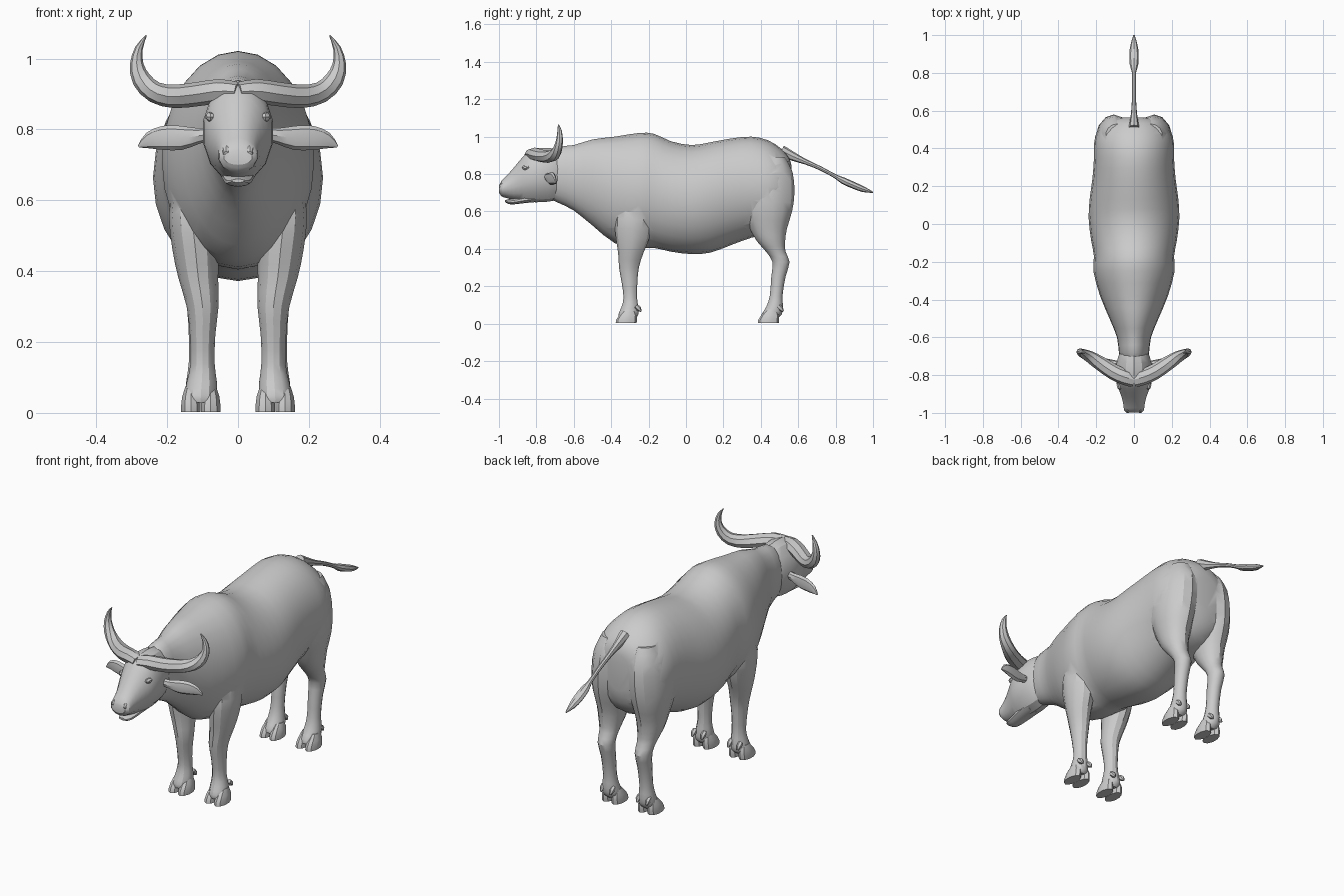
import bpy, bmesh, math
from mathutils import Vector

X, Y, Z = Vector((1, 0, 0)), Vector((0, 1, 0)), Vector((0, 0, 1))


def spline(rings, steps):
    """Catmull-Rom refinement of (x, y, z, a, b) rings."""
    p = [Vector(r) for r in rings]
    out = []
    for i in range(len(p) - 1):
        p0, p1, p2, p3 = p[max(i - 1, 0)], p[i], p[i + 1], p[min(i + 2, len(p) - 1)]
        for k in range(steps):
            t = k / steps
            out.append(0.5 * (2 * p1 + (p2 - p0) * t + (2 * p0 - 5 * p1 + 4 * p2 - p3) * t * t
                              + (3 * p1 - p0 - 3 * p2 + p3) * t ** 3))
    return out + [p[-1]]


def loft(name, rings, n=12, ref=X, axis=None, steps=2, side=1, angle=30):
    """Skin elliptical rings; b is the half-size along ref, a is across it."""
    pts = spline(rings, steps)
    bm = bmesh.new()
    loops = []
    for i, r in enumerate(pts):
        c = Vector(r[:3])
        t = axis or (Vector(pts[min(i + 1, len(pts) - 1)][:3]) - Vector(pts[max(i - 1, 0)][:3])).normalized()
        u = t.cross(ref).normalized()
        v = t.cross(u)
        loop = []
        for k in range(n):
            w = 2 * math.pi * k / n
            q = c + u * (r[3] * math.cos(w)) + v * (r[4] * math.sin(w))
            loop.append(bm.verts.new((q.x * side, q.y, q.z)))
        loops.append(loop)
    for l0, l1 in zip(loops, loops[1:]):
        for k in range(n):
            bm.faces.new((l0[k], l0[(k + 1) % n], l1[(k + 1) % n], l1[k]))
    bm.faces.new(loops[0])
    bm.faces.new(loops[-1])
    bmesh.ops.recalc_face_normals(bm, faces=bm.faces)
    me = bpy.data.meshes.new(name)
    bm.to_mesh(me)
    bm.free()
    ob = bpy.data.objects.new(name, me)
    bpy.context.collection.objects.link(ob)
    smooth(ob, angle)
    return ob


def smooth(ob, angle):
    bpy.ops.object.select_all(action='DESELECT')
    ob.select_set(True)
    bpy.context.view_layer.objects.active = ob
    bpy.ops.object.shade_smooth_by_angle(angle=math.radians(angle))


def union(target, parts):
    for p in parts:
        m = target.modifiers.new("union", 'BOOLEAN')
        m.operation, m.solver, m.object = 'UNION', 'EXACT', p
        bpy.context.view_layer.objects.active = target
        bpy.ops.object.modifier_apply(modifier=m.name)
        bpy.data.objects.remove(p)


def along_y(rows):
    """(y, top, bottom, half width) -> rings."""
    return [(0, y, (t + b) / 2, (t - b) / 2, w) for y, t, b, w in rows]


# Torso and neck
body = loft("body", along_y([
    (-0.76, 0.90, 0.68, 0.06), (-0.68, 0.945, 0.645, 0.08), (-0.60, 0.955, 0.605, 0.09),
    (-0.50, 0.985, 0.525, 0.13), (-0.38, 1.0, 0.43, 0.18), (-0.25, 1.02, 0.405, 0.215),
    (-0.17, 1.015, 0.405, 0.212), (-0.08, 0.975, 0.385, 0.228), (0.03, 0.955, 0.372, 0.24),
    (0.13, 0.97, 0.38, 0.235), (0.24, 0.99, 0.42, 0.22), (0.35, 1.0, 0.46, 0.212),
    (0.44, 0.98, 0.48, 0.21), (0.51, 0.935, 0.52, 0.185), (0.55, 0.89, 0.58, 0.14),
    (0.565, 0.84, 0.65, 0.07)]), n=24, axis=Y)

# Head
head = loft("head", along_y([
    (-0.65, 0.91, 0.70, 0.06), (-0.70, 0.935, 0.66, 0.085), (-0.77, 0.94, 0.65, 0.10),
    (-0.83, 0.93, 0.65, 0.098), (-0.87, 0.895, 0.655, 0.085), (-0.92, 0.835, 0.662, 0.066),
    (-0.96, 0.79, 0.672, 0.057), (-0.985, 0.765, 0.68, 0.054), (-0.999, 0.74, 0.70, 0.04)]),
    n=14, axis=Y)

limbs = [head]
for s in (1, -1):
    # Front leg
    limbs.append(loft("front_leg", [
        (0.13, -0.27, 0.66, 0.08, 0.05), (0.13, -0.28, 0.56, 0.10, 0.065),
        (0.12, -0.285, 0.46, 0.09, 0.065), (0.112, -0.295, 0.38, 0.068, 0.056),
        (0.10, -0.305, 0.30, 0.053, 0.045), (0.10, -0.302, 0.22, 0.042, 0.036),
        (0.10, -0.298, 0.14, 0.036, 0.034), (0.102, -0.300, 0.09, 0.045, 0.042),
        (0.105, -0.308, 0.05, 0.054, 0.046), (0.105, -0.315, 0.03, 0.045, 0.04)],
        n=12, axis=Z, side=s))
    # Hind leg with thigh
    limbs.append(loft("hind_leg", [
        (0.09, 0.47, 0.89, 0.06, 0.06), (0.10, 0.445, 0.81, 0.125, 0.09),
        (0.107, 0.43, 0.70, 0.15, 0.10), (0.112, 0.435, 0.60, 0.132, 0.092),
        (0.113, 0.44, 0.51, 0.10, 0.073), (0.113, 0.455, 0.44, 0.075, 0.06),
        (0.11, 0.48, 0.385, 0.052, 0.047), (0.108, 0.508, 0.33, 0.046, 0.041),
        (0.106, 0.494, 0.25, 0.038, 0.035), (0.106, 0.482, 0.15, 0.034, 0.033),
        (0.106, 0.474, 0.09, 0.045, 0.041), (0.105, 0.458, 0.05, 0.054, 0.045),
        (0.105, 0.445, 0.03, 0.045, 0.04)], n=14, axis=Z, side=s))
union(body, limbs)
smooth(body, 32)

for s in (1, -1):
    tag = "right" if s > 0 else "left"
    for pos, y in (("front", -0.318), ("hind", 0.442)):
        # Cloven hoof: two toes and two dewclaws
        for x in (0.077, 0.133):
            loft(f"{pos}_{tag}_toe", [
                (x, y - 0.002, 0.003, 0.056, 0.029), (x, y, 0.02, 0.056, 0.029),
                (x, y + 0.008, 0.045, 0.048, 0.026), (x, y + 0.016, 0.075, 0.026, 0.016)],
                n=10, axis=Z, steps=1, side=s)
            loft(f"{pos}_{tag}_dewclaw", [
                (x, y + 0.05, 0.095, 0.012, 0.012), (x, y + 0.066, 0.08, 0.014, 0.013),
                (x, y + 0.078, 0.065, 0.004, 0.005)], n=6, steps=1, side=s)
    # Horn
    loft(f"{tag}_horn", [
        (0.0, -0.825, 0.905, 0.028, 0.04), (0.05, -0.81, 0.908, 0.034, 0.042),
        (0.11, -0.782, 0.90, 0.034, 0.042), (0.18, -0.737, 0.893, 0.033, 0.038),
        (0.235, -0.703, 0.905, 0.030, 0.032), (0.272, -0.685, 0.94, 0.027, 0.024),
        (0.286, -0.676, 0.985, 0.019, 0.018), (0.279, -0.676, 1.03, 0.011, 0.012),
        (0.259, -0.682, 1.065, 0.002, 0.003)], n=8, ref=Y, side=s)
    # Ear
    loft(f"{tag}_ear", [
        (0.06, -0.745, 0.79, 0.018, 0.018), (0.11, -0.737, 0.782, 0.022, 0.017),
        (0.16, -0.725, 0.776, 0.034, 0.016), (0.21, -0.712, 0.776, 0.034, 0.014),
        (0.25, -0.702, 0.768, 0.024, 0.010), (0.28, -0.694, 0.752, 0.004, 0.004)],
        n=8, ref=Y, side=s)
    # Eye
    loft(f"{tag}_eye", [
        (0.07, -0.855, 0.835, 0.012, 0.018), (0.082, -0.858, 0.835, 0.014, 0.020),
        (0.09, -0.860, 0.835, 0.006, 0.009)], n=8, ref=Y, steps=1, side=s)
    # Nostril rim
    loft(f"{tag}_nostril", [
        (0.028, -0.965, 0.735, 0.02, 0.014), (0.033, -0.985, 0.735, 0.02, 0.014),
        (0.034, -0.998, 0.73, 0.009, 0.007)], n=8, steps=1, side=s)

# Lower jaw
loft("lower_jaw", along_y([
    (-0.78, 0.70, 0.652, 0.05), (-0.86, 0.685, 0.645, 0.045), (-0.92, 0.67, 0.638, 0.038),
    (-0.95, 0.665, 0.64, 0.032), (-0.967, 0.66, 0.65, 0.018)]), n=10, axis=Y)

# Tail with tuft
loft("tail", [
    (0, 0.51, 0.925, 0.03, 0.028), (0, 0.57, 0.895, 0.024, 0.018), (0, 0.64, 0.865, 0.014, 0.012),
    (0, 0.72, 0.83, 0.011, 0.011), (0, 0.80, 0.787, 0.011, 0.011), (0, 0.84, 0.765, 0.018, 0.022),
    (0, 0.90, 0.738, 0.018, 0.025), (0, 0.95, 0.718, 0.015, 0.018), (0, 1.0, 0.702, 0.003, 0.004)],
    n=8)
